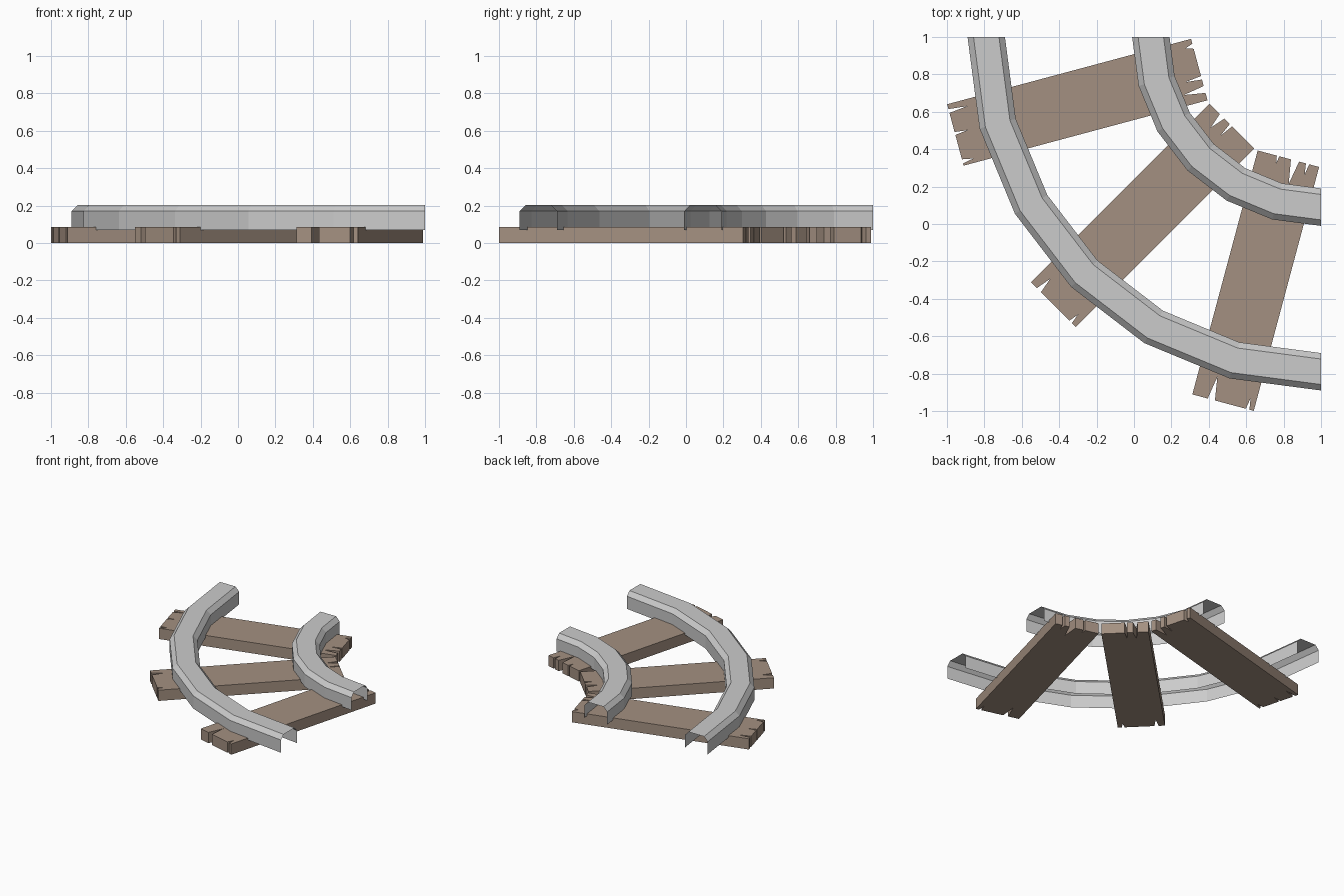
import bpy
from math import sin, cos, radians

if "Cube" in bpy.data.objects:
    bpy.data.objects.remove(bpy.data.objects["Cube"])

CX = CY = 1.0        # centre of the curve
R_IN, R_OUT, HALF = 0.674, 2.024, 0.17
TIE_TOP = 0.085


def make(name, verts, faces, mat=None):
    me = bpy.data.meshes.new(name)
    me.from_pydata(verts, [], faces)
    me.update()
    ob = bpy.data.objects.new(name, me)
    bpy.context.collection.objects.link(ob)
    if mat:
        me.materials.append(mat)
    return ob


wood = bpy.data.materials.new("wood")
wood.diffuse_color = (0.37, 0.28, 0.22, 1)
wood.use_nodes = True
wood.node_tree.nodes["Principled BSDF"].inputs["Base Color"].default_value = wood.diffuse_color


# Rails: open-bottomed, open-ended chamfered channel swept through 90 degrees
def rail(name, r):
    profile = [(0.1, 0.07), (0.1, 0.17), (0.068, 0.203), (-0.068, 0.203), (-0.1, 0.17), (-0.1, 0.07)]
    n = len(profile)
    verts, faces = [], []
    for i in range(7):
        a = radians(15 * i)
        verts += [(CX - (r + d) * cos(a), CY - (r + d) * sin(a), z) for d, z in profile]
    for i in range(6):
        for j in range(n - 1):
            k = i * n + j
            faces.append((k, k + n, k + n + 1, k + 1))
    make(name, verts, faces)


rail("outer_rail", 1.79)
rail("inner_rail", 0.91)


# Ties: planks with splintered ends; each notch is (start, end, depth) across the width
def end_line(r, sign, notches):
    pts = [(-HALF, r)]
    for a, b, depth in notches:
        pts += [(a, r), ((a + b) / 2, r + sign * depth), (b, r)]
    return pts + [(HALF, r)]


def tie(name, angle, outer, inner):
    a = radians(angle)
    outline = end_line(R_OUT, -1, outer) + end_line(R_IN, 1, inner)[::-1]
    xy = [(CX - r * cos(a) + p * sin(a), CY - r * sin(a) - p * cos(a)) for p, r in outline]
    n = len(xy)
    verts = [(x, y, 0) for x, y in xy] + [(x, y, TIE_TOP) for x, y in xy]
    faces = [tuple(range(n))[::-1], tuple(range(n, 2 * n))]
    faces += [(i, (i + 1) % n, n + (i + 1) % n, n + i) for i in range(n)]
    make(name, verts, faces, wood)


tie("tie_left", 15,
    [(-0.143, -0.122, 0.1), (-0.016, 0.0, 0.07), (0.135, 0.158, 0.06)],
    [(-0.143, -0.115, 0.04), (0.036, 0.055, 0.09), (0.091, 0.129, 0.115)])
tie("tie_middle", 45,
    [(-0.125, -0.094, 0.085), (0.121, 0.14, 0.055)],
    [(-0.091, -0.057, 0.085), (-0.016, 0.002, 0.08)])
tie("tie_right", 75,
    [(-0.085, -0.045, 0.125), (0.126, 0.146, 0.06)],
    [(-0.064, -0.05, 0.04), (0.014, 0.059, 0.13), (0.097, 0.115, 0.06)])
